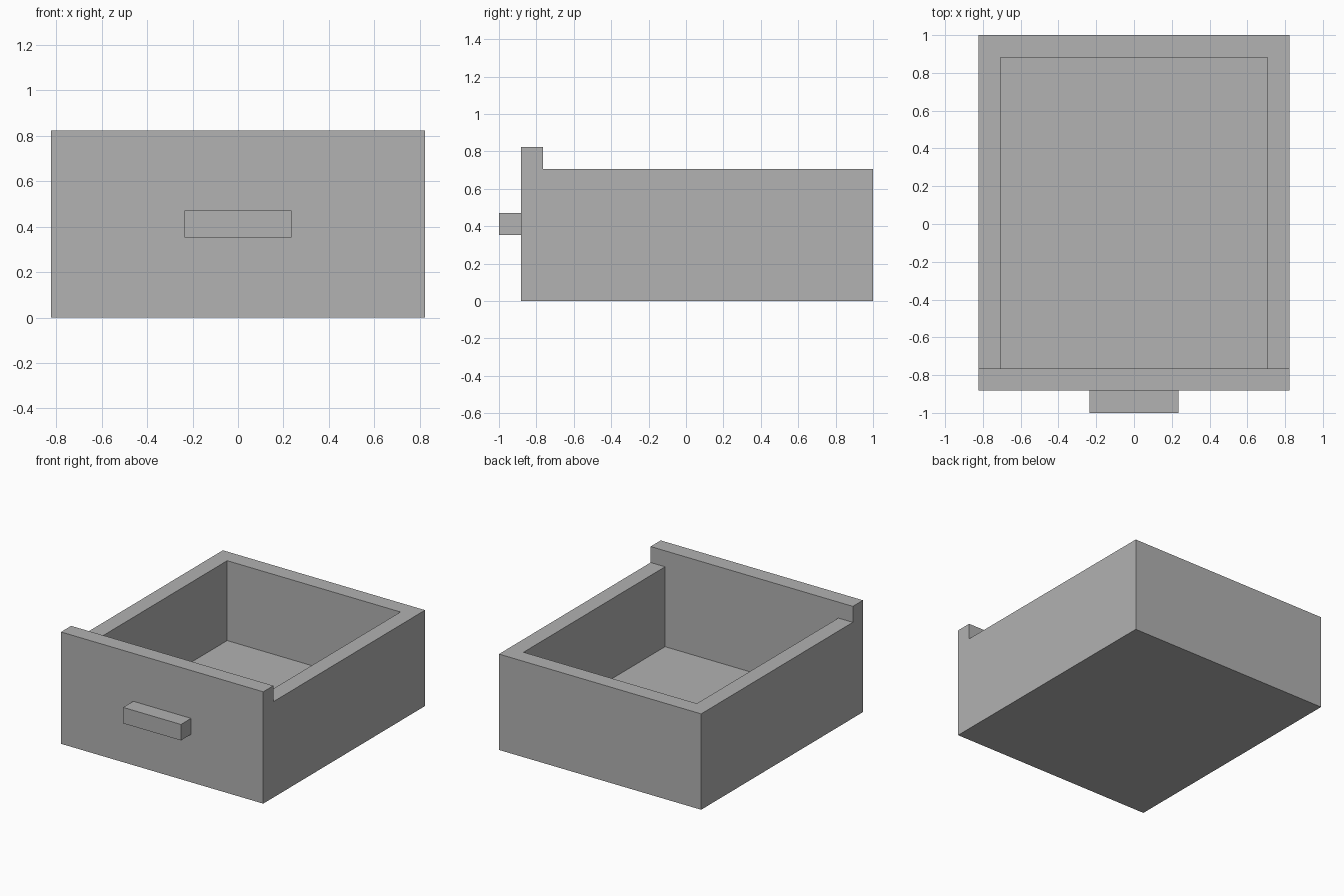
import bpy
import bmesh
from mathutils import Vector, Matrix

if "Cube" in bpy.data.objects:
    bpy.data.objects.remove(bpy.data.objects["Cube"])

T = 2 / 17            # board thickness, the unit for every size
HALF_W = 7 * T
FRONT, BACK = -1 + T, 1.0
RIM = 6 * T
INNER_X, INNER_FRONT, INNER_BACK = HALF_W - T, FRONT + T, BACK - T

grey = bpy.data.materials.new("plain grey")
grey.use_nodes = True
colour = (0.445, 0.445, 0.445, 1)
grey.diffuse_color = colour
grey.node_tree.nodes["Principled BSDF"].inputs["Base Color"].default_value = colour


def add_box(bm, low, high):
    low, high = Vector(low), Vector(high)
    matrix = Matrix.Translation((low + high) / 2) @ Matrix.Diagonal((*(high - low), 1))
    bmesh.ops.create_cube(bm, size=1, matrix=matrix)


def cut(bm, point, normal):
    geom = bm.verts[:] + bm.edges[:] + bm.faces[:]
    bmesh.ops.bisect_plane(bm, geom=geom, plane_co=point, plane_no=normal)


def move_top(bm, rule, height):
    """Extrude the top faces that match the rule up or down."""
    faces = [f for f in bm.faces if abs(f.calc_center_median().z - RIM) < 1e-4
             and rule(f.calc_center_median())]
    made = bmesh.ops.extrude_face_region(bm, geom=faces)["geom"]
    verts = [v for v in made if isinstance(v, bmesh.types.BMVert)]
    bmesh.ops.translate(bm, verts=verts, vec=(0, 0, height))
    old = [f for f in faces if f.is_valid]
    if old:
        bmesh.ops.delete(bm, geom=old, context='FACES')


def finish(bm, name):
    bmesh.ops.recalc_face_normals(bm, faces=bm.faces[:])
    mesh = bpy.data.meshes.new(name)
    bm.to_mesh(mesh)
    bm.free()
    mesh.materials.append(grey)
    bpy.context.collection.objects.link(bpy.data.objects.new(name, mesh))


# Drawer: a block with a raised front lip and a sunken tray
bm = bmesh.new()
add_box(bm, (-HALF_W, FRONT, 0), (HALF_W, BACK, RIM))
for x in (-INNER_X, INNER_X):
    cut(bm, (x, 0, 0), (1, 0, 0))
for y in (INNER_FRONT, INNER_BACK):
    cut(bm, (0, y, 0), (0, 1, 0))
move_top(bm, lambda c: c.y < INNER_FRONT, T)
move_top(bm, lambda c: abs(c.x) < INNER_X and INNER_FRONT < c.y < INNER_BACK, T - RIM)
bmesh.ops.dissolve_limit(bm, angle_limit=0.01, verts=bm.verts[:], edges=bm.edges[:])
finish(bm, "drawer")

# Handle: a bar in the middle of the front
bm = bmesh.new()
add_box(bm, (-2 * T, -1, 3 * T), (2 * T, FRONT, 4 * T))
finish(bm, "handle")
